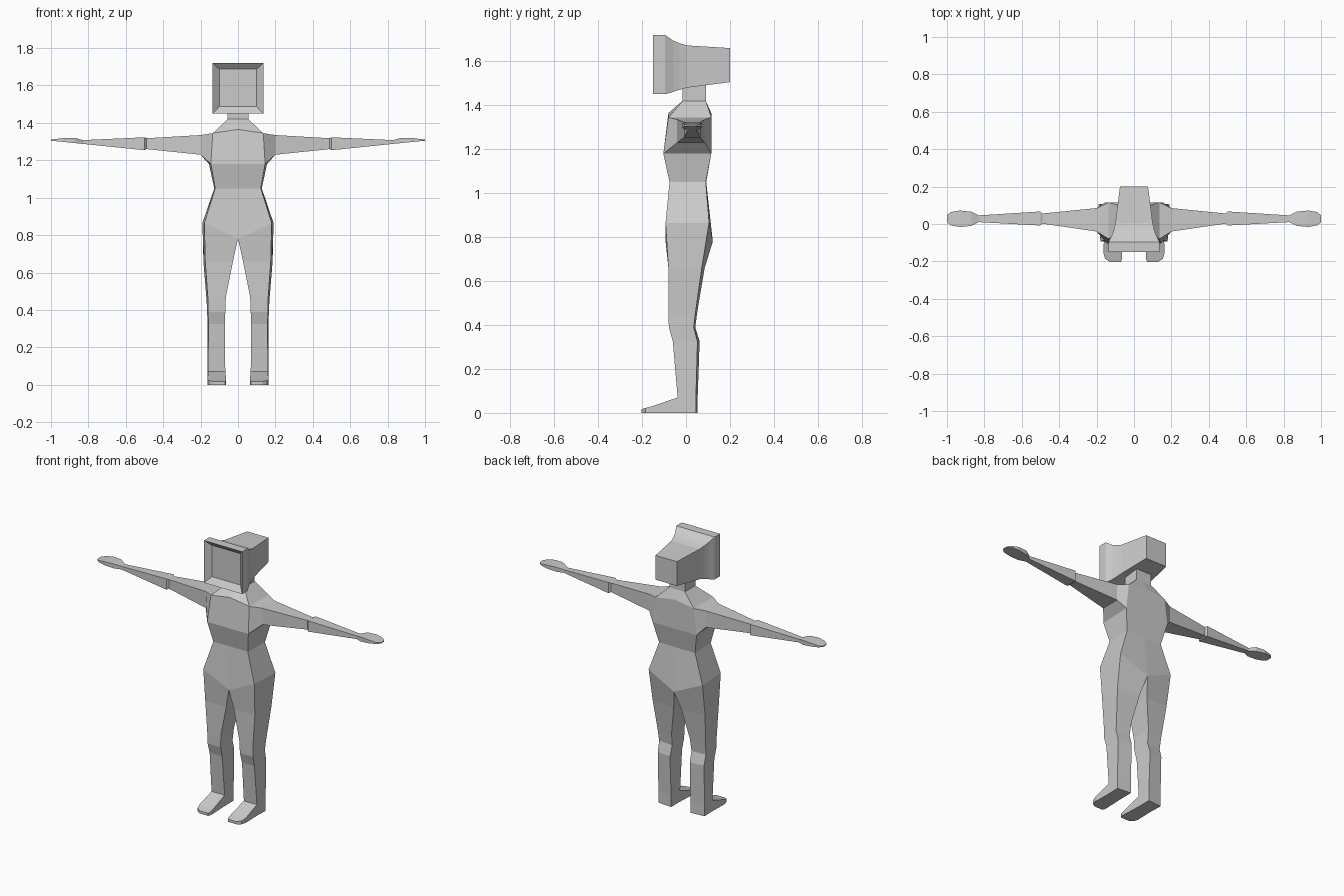
import bpy, bmesh

if "Cube" in bpy.data.objects:
    bpy.data.objects.remove(bpy.data.objects["Cube"])


def ring(bm, pts):
    return [bm.verts.new(p) for p in pts]


def loft(bm, rings, skip=lambda i, k: False, cap_start=False, cap_end=True):
    for i, (a, b) in enumerate(zip(rings, rings[1:])):
        n = len(a)
        for k in range(n):
            if not skip(i, k):
                bm.faces.new((a[k], a[(k + 1) % n], b[(k + 1) % n], b[k]))
    if cap_start:
        bm.faces.new(rings[0])
    if cap_end:
        bm.faces.new(rings[-1])


def finish(bm, name, mirror=False):
    if mirror:
        geo = bmesh.ops.duplicate(bm, geom=bm.verts[:] + bm.edges[:] + bm.faces[:])["geom"]
        for v in geo:
            if isinstance(v, bmesh.types.BMVert):
                v.co.x *= -1
        bmesh.ops.remove_doubles(bm, verts=bm.verts[:], dist=0.0005)
    bmesh.ops.recalc_face_normals(bm, faces=bm.faces[:])
    mesh = bpy.data.meshes.new(name)
    bm.to_mesh(mesh)
    bm.free()
    obj = bpy.data.objects.new(name, mesh)
    bpy.context.collection.objects.link(obj)
    return obj


# Body half: neck down to sole, four corners per level
# (x inner, x front, x back, y front, y back outer, y back inner, z outer, z inner)
levels = [
    (0, .055, .055, -.015, .09, .09, 1.495, 1.495),
    (0, .055, .055, -.015, .09, .09, 1.42, 1.42),
    (0, .135, .135, -.08, .115, .115, 1.345, 1.365),
    (0, .145, .155, -.103, .115, .115, 1.18, 1.18),
    (0, .122, .127, -.075, .09, .092, 1.05, 1.05),
    (0, .18, .19, -.093, .105, .122, .865, .78),
    (.027, .175, .185, -.08, .072, .085, .66, .66),
    (.065, .16, .168, -.08, .042, .053, .45, .47),
    (.068, .16, .165, -.078, .035, .042, .39, .39),
    (.07, .158, .163, -.06, .052, .062, .325, .325),
    (.068, .16, .163, -.038, .045, .053, .07, .07),
    (.068, .16, .163, -.038, .045, .053, 0, 0),
]
bm = bmesh.new()
body = []
for xi, xf, xb, yf, ybo, ybi, zo, zi in levels:
    body.append(ring(bm, [(xi, yf, zi), (xf, yf, zo), (xb, ybo, zo), (xi, ybi, zi)]))
last = len(levels) - 2
loft(bm, body, skip=lambda i, k: (k == 3 and i < 5)      # mirror plane
     or (k == 1 and i == 2)                              # arm opening
     or (k == 0 and i == last))                          # foot opening

# Arm grown out of the shoulder opening: (x, y min, y max, z min, z max)
arm = [[body[2][1], body[2][2], body[3][2], body[3][1]]]
for x, y0, y1, z0, z1 in [
    (.20, -.04, .085, 1.23, 1.335),
    (.49, .002, .056, 1.26, 1.318),
    (.50, -.008, .067, 1.254, 1.323),
    (.83, .01, .046, 1.288, 1.308),
    (.87, -.01, .066, 1.292, 1.32),
    (.93, -.016, .072, 1.298, 1.32),
    (.98, -.008, .064, 1.303, 1.313),
    (1.0, .01, .046, 1.304, 1.31),
]:
    arm.append(ring(bm, [(x, y0, z1), (x, y1, z1), (x, y1, z0), (x, y0, z0)]))
loft(bm, arm)

# Foot grown forward from the ankle
foot = [[body[-2][0], body[-2][1], body[-1][1], body[-1][0]]]
for y, x0, x1, z1 in [(-.155, .063, .163, .03), (-.185, .063, .155, .022), (-.202, .07, .13, .017)]:
    foot.append(ring(bm, [(x0, y, z1), (x1, y, z1), (x1, y, 0), (x0, y, 0)]))
loft(bm, foot)
finish(bm, "body", mirror=True)

# Monitor-shaped head: rectangles along y (y, half width, z min, z max)
bm = bmesh.new()
head = []
for y, x, z0, z1 in [
    (-.12, .10, 1.487, 1.687),
    (-.15, .135, 1.45, 1.72),
    (-.095, .135, 1.45, 1.72),
    (-.06, .118, 1.46, 1.695),
    (-.03, .108, 1.47, 1.682),
    (.005, .10, 1.48, 1.672),
    (.20, .075, 1.505, 1.66),
]:
    head.append(ring(bm, [(-x, y, z0), (x, y, z0), (x, y, z1), (-x, y, z1)]))
loft(bm, head, cap_start=True)
finish(bm, "monitor_head")
